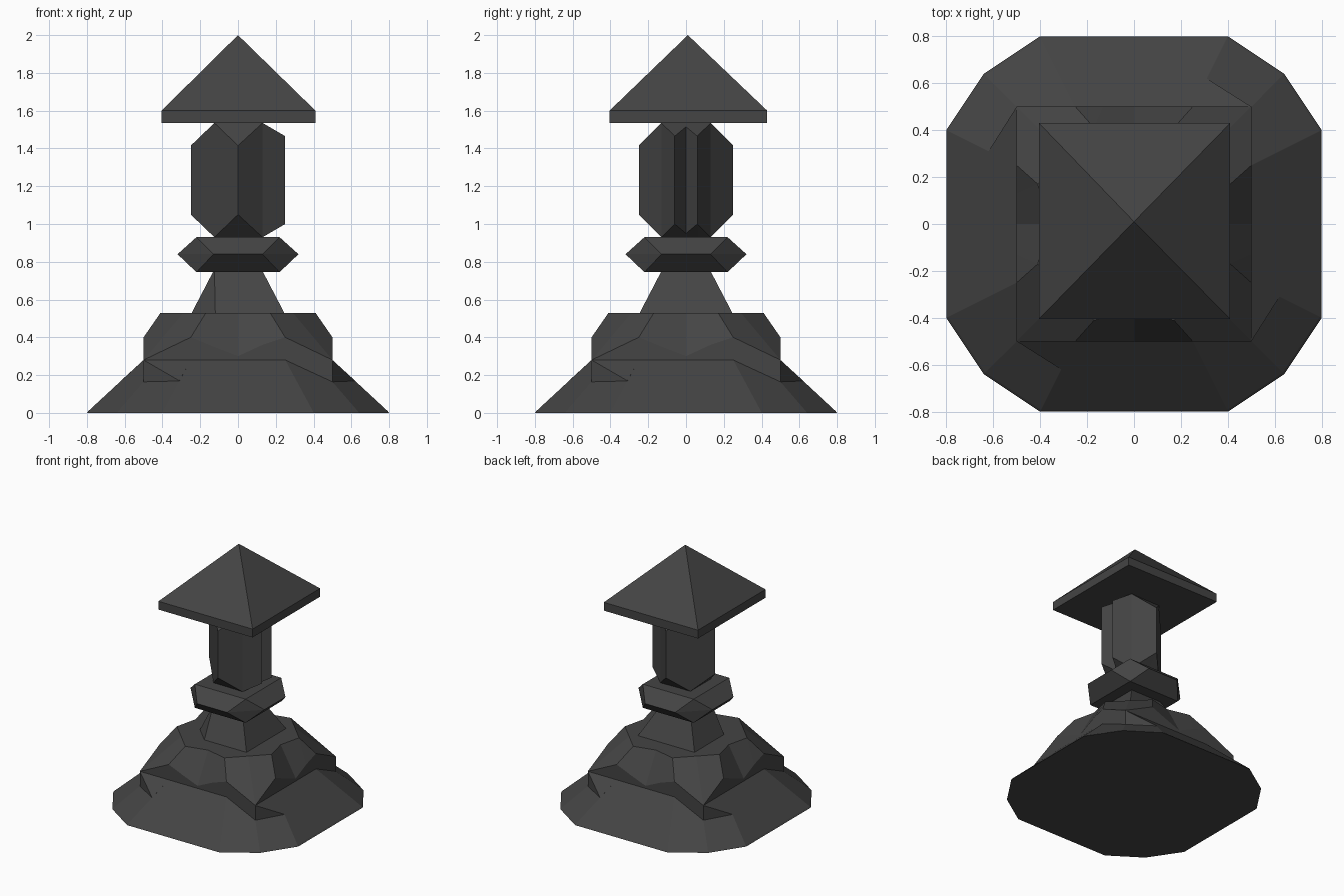
import bpy, bmesh
from mathutils import Vector

if "Cube" in bpy.data.objects:
    bpy.data.objects.remove(bpy.data.objects["Cube"])

dark = bpy.data.materials.new("dark_stone")
dark.diffuse_color = (0.058, 0.058, 0.058, 1)
dark.use_nodes = True
dark.node_tree.nodes["Principled BSDF"].inputs["Base Color"].default_value = dark.diffuse_color


def finish(bm, name):
    bmesh.ops.recalc_face_normals(bm, faces=bm.faces)
    me = bpy.data.meshes.new(name)
    bm.to_mesh(me)
    bm.free()
    me.materials.append(dark)
    ob = bpy.data.objects.new(name, me)
    bpy.context.collection.objects.link(ob)
    return ob


def hull(name, points):
    bm = bmesh.new()
    for p in points:
        bm.verts.new(p)
    r = bmesh.ops.convex_hull(bm, input=bm.verts)
    junk = [g for g in r["geom_interior"] if isinstance(g, bmesh.types.BMVert)]
    if junk:
        bmesh.ops.delete(bm, geom=junk, context="VERTS")
    bmesh.ops.dissolve_limit(bm, angle_limit=0.01, verts=bm.verts, edges=bm.edges)
    return finish(bm, name)


def loft(name, rings):
    bm = bmesh.new()
    rows = [[bm.verts.new(p) for p in ring] for ring in rings]
    n = len(rows[0])
    for a, b in zip(rows, rows[1:]):
        for i in range(n):
            j = (i + 1) % n
            bm.faces.new((a[i], a[j], b[j], b[i]))
    bm.faces.new(rows[0][::-1])
    bm.faces.new(rows[-1])
    bmesh.ops.remove_doubles(bm, verts=bm.verts, dist=1e-4)
    return finish(bm, name)


def four_sides(points):
    # repeat the front side's points around the z axis
    out = []
    for k in range(4):
        for x, y, z in points:
            for _ in range(k):
                x, y = -y, x
            out.append(Vector((x, y, z)))
    return out


# Twelve-sided sloping base
base_side = [(-0.4, -0.8), (0.4, -0.8), (0.64, -0.64)]
loft("base", [four_sides([(x * s, y * s, z) for x, y in base_side])
              for s, z in ((1, 0), (0.99, 0.01), (0.625, 0.28))])

# Jutting ledge at the left end of each side
ledge = [(-0.5, -0.5, 0.28), (-0.5, -0.5, 0.15), (-0.31, -0.62, 0.17),
         (-0.25, -0.5, 0.28), (-0.25, -0.5, 0.15)]
pts = four_sides(ledge)
for k in range(4):
    hull(f"ledge_{k + 1}", pts[k * 5:k * 5 + 5])

# Rough square plinth: uneven wall top, tapering to a flat faceted top
wall = [(-0.5, 0.28), (-0.25, 0.4), (-0.13, 0.35), (0, 0.3), (0.13, 0.36), (0.25, 0.4)]
crown = [(-0.29, -0.29), (-0.17, -0.41), (-0.17, -0.41), (0, -0.37),
         (0.17, -0.41), (0.17, -0.41)]
loft("plinth", [four_sides([(x, -0.5, 0.1) for x, z in wall]),
                four_sides([(x, -0.5, z) for x, z in wall]),
                four_sides([(x, y, 0.53) for x, y in crown])])

# Tapered neck with one clipped corner
hull("neck", [(-0.12, -0.25, 0.52), (-0.25, -0.12, 0.52), (0.25, -0.25, 0.52),
              (0.25, 0.25, 0.52), (-0.25, 0.25, 0.52)]
     + four_sides([(-0.125, -0.125, 0.76)]))

# Faceted collar
hull("collar", four_sides([(0.22, -0.22, 0.745), (0.22, -0.22, 0.93),
                           (-0.13, -0.32, 0.84), (0.13, -0.32, 0.84)]))

# Lantern body: diamond prism with clipped corners, grooved on the right
# each entry: side x, y, corner clip height, end x, y
half = [(0, -0.25, 0.12, 0, -0.125), (0.13, -0.13, 0, 0.13, -0.13),
        (0.25, -0.06, 0.07, 0.13, -0.06)]
body = ([(-0.25, 0, 0.12, -0.125, 0), (-0.125, -0.125, 0, -0.125, -0.125)] + half
        + [(0.16, 0, 0.02, 0.13, 0)]
        + [(x, -y, c, ex, -ey) for x, y, c, ex, ey in half[::-1]]
        + [(-0.125, 0.125, 0, -0.125, 0.125)])
loft("lantern_body", [[(ex, ey, 0.93) for x, y, c, ex, ey in body],
                      [(x, y, 0.93 + c) for x, y, c, ex, ey in body],
                      [(x, y, 1.535 - c) for x, y, c, ex, ey in body],
                      [(ex, ey, 1.535) for x, y, c, ex, ey in body]])

# Pyramid roof on a thin slab
hull("roof", [(x, y, z) for x in (-0.405, 0.41) for y in (-0.405, 0.43)
              for z in (1.535, 1.6)] + [(0, 0.01, 2.0)])
